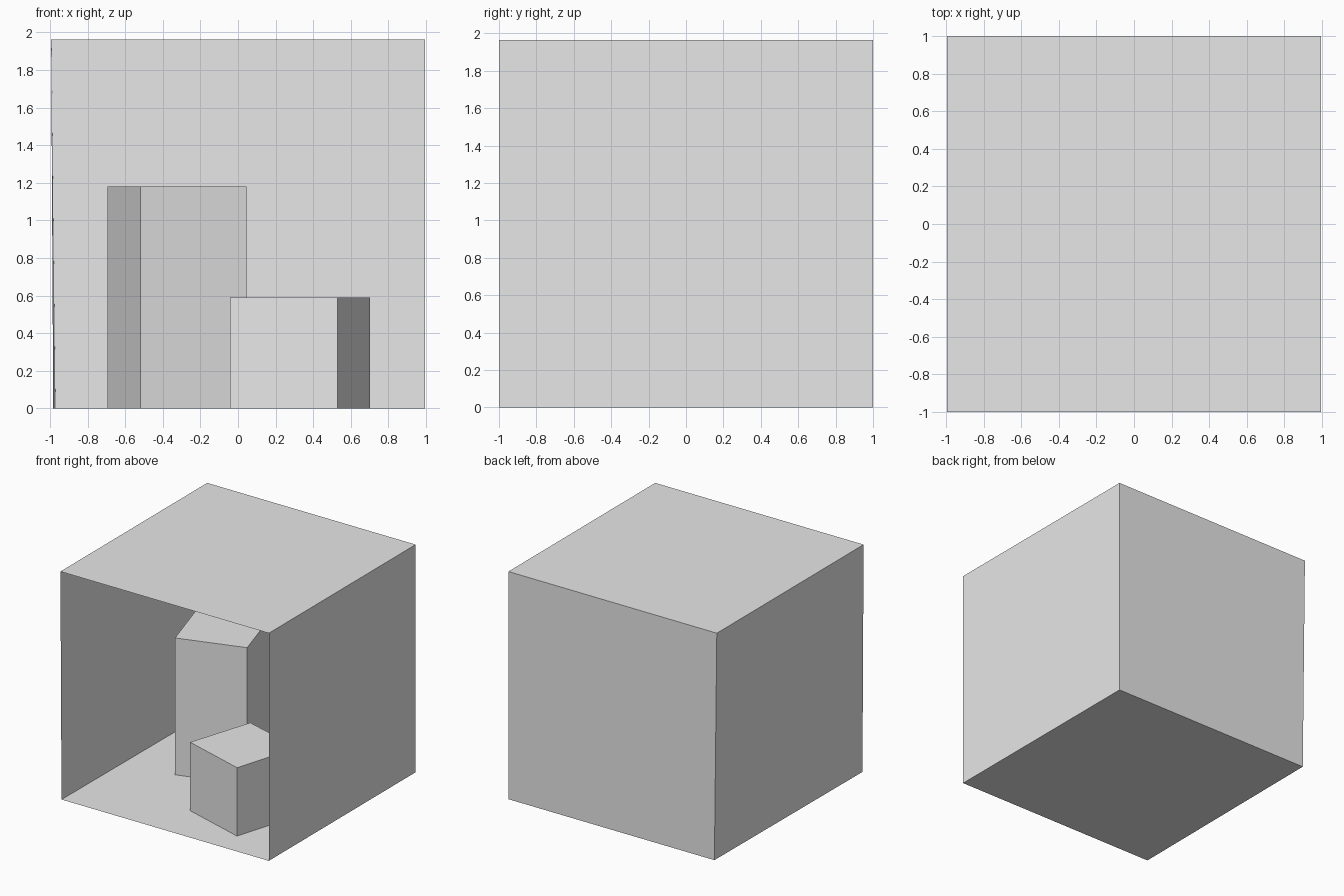
import bpy
import bmesh

cube = bpy.data.objects.get("Cube")
if cube:
    bpy.data.objects.remove(cube, do_unlink=True)

# One plain grey for everything
grey = bpy.data.materials.new("plain_grey")
grey.use_nodes = True
grey.diffuse_color = (0.8, 0.8, 0.8, 1)
grey.node_tree.nodes["Principled BSDF"].inputs["Base Color"].default_value = (0.8, 0.8, 0.8, 1)


def add_object(name, bm):
    mesh = bpy.data.meshes.new(name)
    bm.to_mesh(mesh)
    bm.free()
    mesh.materials.append(grey)
    obj = bpy.data.objects.new(name, mesh)
    bpy.context.collection.objects.link(obj)
    return obj


def panel(name, corners):
    """Single thin sheet through the given corners."""
    bm = bmesh.new()
    bm.faces.new([bm.verts.new(c) for c in corners])
    return add_object(name, bm)


def block(name, footprint, height):
    """Upright prism standing on the floor, open underneath."""
    bm = bmesh.new()
    base = bm.faces.new([bm.verts.new((x, y, 0)) for x, y in footprint])
    extruded = bmesh.ops.extrude_face_region(bm, geom=[base])["geom"]
    top = [v for v in extruded if isinstance(v, bmesh.types.BMVert)]
    bmesh.ops.translate(bm, verts=top, vec=(0, 0, height))
    bmesh.ops.recalc_face_normals(bm, faces=bm.faces)
    under = [f for f in bm.faces if all(v.co.z < 0.001 for v in f.verts)]
    bmesh.ops.delete(bm, geom=under, context="FACES")
    return add_object(name, bm)


# Room corners: the wall at -x leans slightly inward toward the floor
W, D, H = 0.994, 1.0, 1.963
floor = [(-0.983, -D, 0), (W, -D, 0), (W, D, 0), (-0.971, D, 0)]
ceiling = [(-W, -D, H), (W, -D, H), (W, D, H), (-W, D, H)]

# Room shell, open at the front, faces pointing inward
panel("floor", floor)
panel("ceiling", ceiling[::-1])
panel("back_wall", [floor[3], floor[2], ceiling[2], ceiling[3]])
panel("left_wall", [floor[2], floor[1], ceiling[1], ceiling[2]])
panel("right_wall", [floor[0], floor[3], ceiling[3], ceiling[0]])

# Two turned blocks on the floor
block("short_block", [(0.529, -0.767), (0.701, -0.195), (0.136, -0.027), (-0.043, -0.592)], 0.59)
block("tall_block", [(-0.519, -0.117), (0.046, 0.059), (-0.129, 0.631), (-0.694, 0.452)], 1.18)
